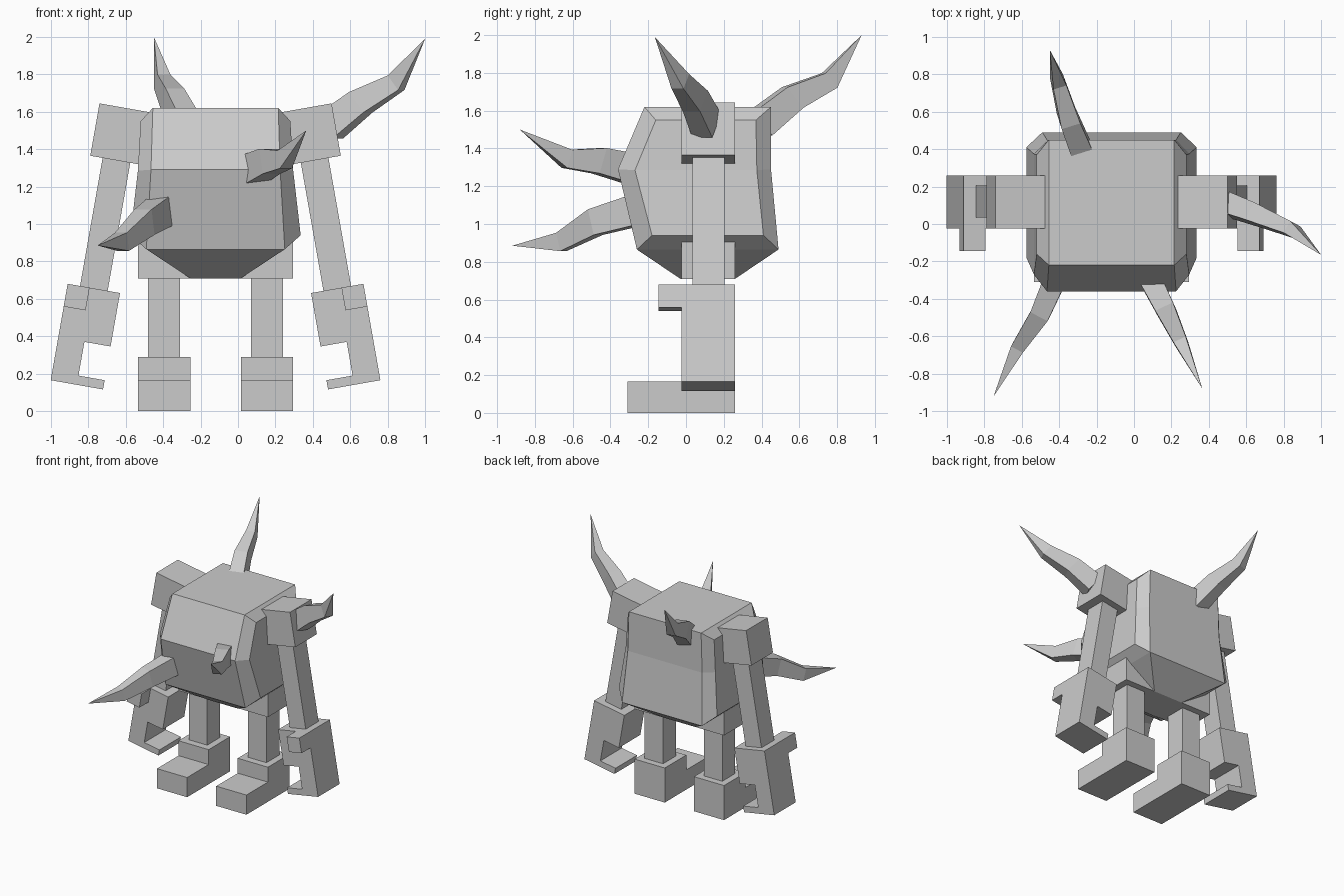
import bpy, bmesh, math
from mathutils import Vector, Matrix

if "Cube" in bpy.data.objects:
    bpy.data.objects.remove(bpy.data.objects["Cube"])

CX = -0.12                      # symmetry plane of the body
TILT = math.radians(10)         # outward swing of the arms

grey = bpy.data.materials.new("stone_grey")
grey.diffuse_color = (0.6, 0.6, 0.6, 1)
grey.use_nodes = True
grey.node_tree.nodes["Principled BSDF"].inputs["Base Color"].default_value = grey.diffuse_color


def make(name, verts, faces):
    me = bpy.data.meshes.new(name)
    me.from_pydata([tuple(v) for v in verts], [], faces)
    bm = bmesh.new()
    bm.from_mesh(me)
    bmesh.ops.recalc_face_normals(bm, faces=bm.faces)
    bm.to_mesh(me)
    bm.free()
    me.materials.append(grey)
    ob = bpy.data.objects.new(name, me)
    bpy.context.collection.objects.link(ob)
    return ob


def prism(name, outline, y0, y1, place):
    """Extrude an x-z outline from y0 to y1, then move each point by place()."""
    n = len(outline)
    verts = [place(Vector((u, y, v))) for y in (y0, y1) for u, v in outline]
    faces = [range(n), range(n, 2 * n)]
    faces += [(i, (i + 1) % n, (i + 1) % n + n, i + n) for i in range(n)]
    return make(name, verts, [tuple(f) for f in faces])


def rect(u0, u1, v0, v1):
    return [(u0, v0), (u1, v0), (u1, v1), (u0, v1)]


# Body: three octagonal rings, then a narrow flat bottom
# (half width, height, front y, back y) for front/back corners, then side corners
levels = [((0.335, 1.62, -0.22, 0.45), (0.40, 1.55, -0.16, 0.37)),
          ((0.345, 1.29, -0.36, 0.45), (0.415, 1.285, -0.27, 0.375)),
          ((0.37, 0.865, -0.26, 0.49), (0.455, 0.94, -0.18, 0.41))]
verts, faces = [], []
for (fx, fz, ff, fb), (sx, sz, sf, sb) in levels:
    verts += [(CX - fx, ff, fz), (CX + fx, ff, fz), (CX + sx, sf, sz), (CX + sx, sb, sz),
              (CX + fx, fb, fz), (CX - fx, fb, fz), (CX - sx, sb, sz), (CX - sx, sf, sz)]
for r in (0, 8):
    faces += [(r + i, r + (i + 1) % 8, r + 8 + (i + 1) % 8, r + 8 + i) for i in range(8)]
for r in (0, 16):               # sloping strips above and below the sides
    faces += [(r + 1, r + 2, r + 3, r + 4), (r + 5, r + 6, r + 7, r)]
faces.append((0, 1, 4, 5))
verts += [(CX + x, y, 0.71) for x, y in ((-0.135, -0.03), (0.135, -0.03), (0.135, 0.26), (-0.135, 0.26))]
rim = (16, 17, 20, 21)
faces += [(rim[i], rim[(i + 1) % 4], 24 + (i + 1) % 4, 24 + i) for i in range(4)]
faces.append((24, 25, 26, 27))
make("body", verts, faces)

# Limbs, once per side
swing = Matrix.Rotation(TILT, 3, 'Y')
hand = [(-0.142, -0.837), (0.142, -0.837), (0.142, -1.127), (0, -1.127),
        (0, -1.31), (0.142, -1.31), (0.142, -1.36), (-0.142, -1.36)]
for side, s in (("left", 1), ("right", -1)):
    def arm_place(p):
        q = swing @ p + Vector((-0.505, 0, 1.48))
        return Vector((CX + s * q.x, q.y, q.z))

    def leg_place(p):
        return Vector((CX + s * p.x, p.y, p.z))

    # Arm
    prism(side + "_shoulder", rect(-0.142, 0.142, -0.142, 0.142), -0.025, 0.26, arm_place)
    prism(side + "_arm", rect(-0.075, 0.075, -0.85, -0.13), 0.035, 0.205, arm_place)
    prism(side + "_hand", hand, -0.025, 0.26, arm_place)
    prism(side + "_thumb", rect(-0.142, -0.023, -0.96, -0.837), -0.145, -0.02, arm_place)
    # Leg
    prism(side + "_hip", rect(-0.415, -0.135, 0.71, 0.905), -0.025, 0.26, leg_place)
    prism(side + "_leg", rect(-0.36, -0.19, 0.28, 0.72), 0.035, 0.205, leg_place)
    prism(side + "_heel", rect(-0.415, -0.135, 0, 0.29), -0.025, 0.26, leg_place)
    prism(side + "_toe", rect(-0.415, -0.135, 0, 0.165), -0.31, -0.025, leg_place)


# Horns: four-sided bent spikes
def horn(name, path):
    pts = [Vector(p) for p in path]
    axis = (pts[3] - pts[0]).normalized()
    across = axis.cross(Vector((0, 0, 1))).normalized()
    up = across.cross(axis)
    verts = []
    for p, w, h in zip(pts, (0.06, 0.052, 0.036), (0.08, 0.07, 0.05)):
        verts += [p + across * a * w + up * b * h for a, b in ((-1, -1), (1, -1), (1, 1), (-1, 1))]
    verts.append(pts[3])
    faces = [(0, 1, 2, 3)]
    for r in (0, 4):
        faces += [(r + i, r + (i + 1) % 4, r + 4 + (i + 1) % 4, r + 4 + i) for i in range(4)]
    faces += [(8 + i, 8 + (i + 1) % 4, 12) for i in range(4)]
    make(name, verts, faces)


horn("back_horn", [(-0.28, 0.39, 1.53), (-0.35, 0.565, 1.67), (-0.405, 0.76, 1.76), (-0.45, 0.93, 2.0)])
horn("shoulder_horn", [(0.49, 0.11, 1.52), (0.655, 0.05, 1.65), (0.845, -0.03, 1.755), (1.0, -0.165, 1.99)])
horn("low_front_horn", [(-0.41, -0.27, 1.07), (-0.50, -0.48, 1.01), (-0.62, -0.66, 0.905), (-0.75, -0.92, 0.885)])
horn("high_front_horn", [(0.08, -0.28, 1.29), (0.17, -0.46, 1.335), (0.25, -0.63, 1.345), (0.365, -0.88, 1.5)])
